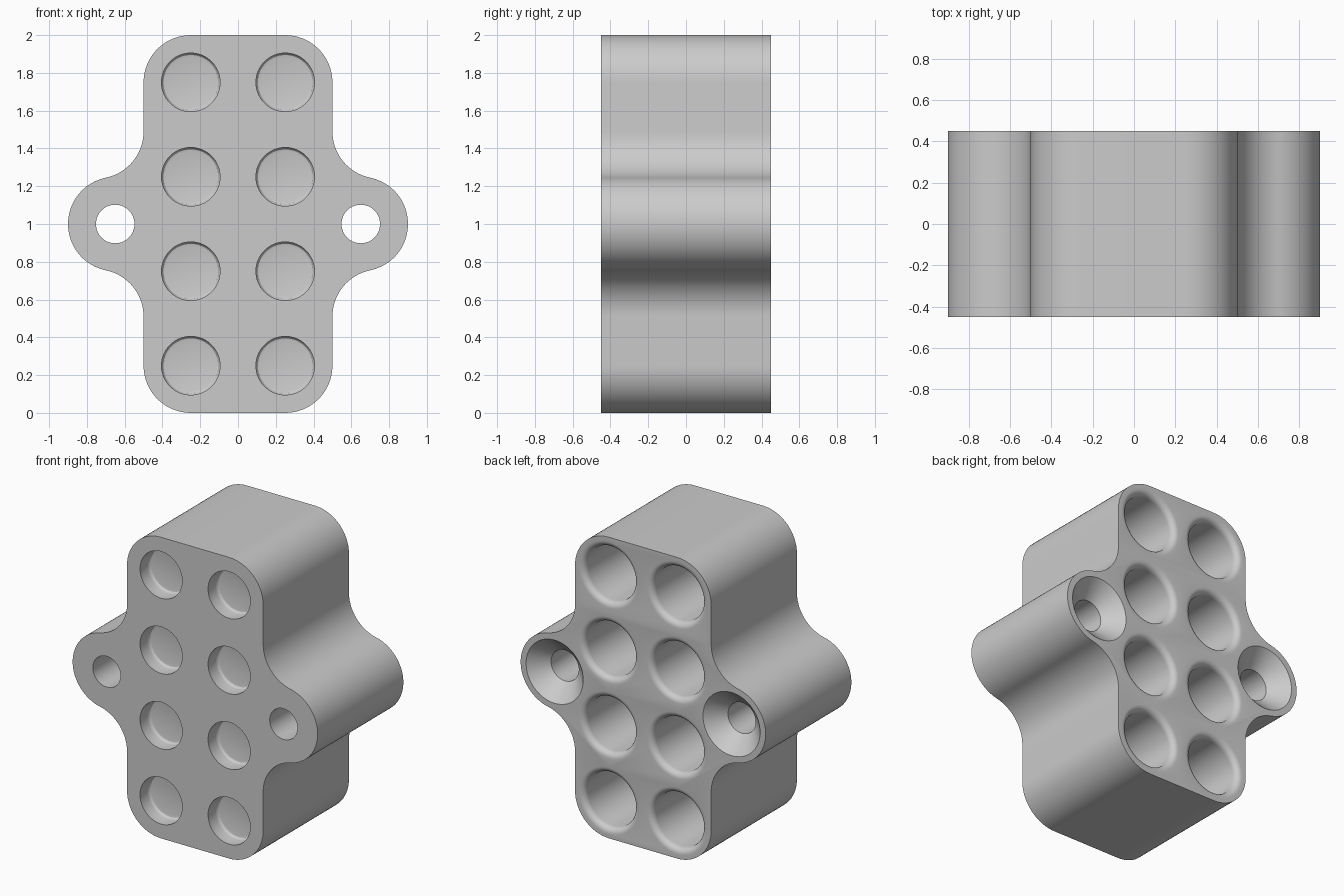
import bpy, bmesh, math

if "Cube" in bpy.data.objects:
    bpy.data.objects.remove(bpy.data.objects["Cube"])

HALF = 0.45      # half depth along y
SEG = 64


def arc(cx, cz, r, a0, a1, n):
    """Points on an arc in the xz plane, angles in degrees."""
    return [(cx + r * math.cos(math.radians(a0 + (a1 - a0) * i / n)),
             cz + r * math.sin(math.radians(a0 + (a1 - a0) * i / n)))
            for i in range(n + 1)]


def lathe(bm, cx, cz, profile):
    """Closed solid of revolution around a y-parallel axis; profile is (radius, y)."""
    rings = [[bm.verts.new((cx + r * math.cos(2 * math.pi * i / SEG), y,
                            cz + r * math.sin(2 * math.pi * i / SEG)))
              for i in range(SEG)] for r, y in profile]
    for a, b in zip(rings, rings[1:]):
        for i in range(SEG):
            j = (i + 1) % SEG
            bm.faces.new((a[i], a[j], b[j], b[i]))
    bm.faces.new(rings[0][::-1])
    bm.faces.new(rings[-1])


def make_object(name, bm):
    bmesh.ops.recalc_face_normals(bm, faces=bm.faces)
    mesh = bpy.data.meshes.new(name)
    bm.to_mesh(mesh)
    bm.free()
    obj = bpy.data.objects.new(name, mesh)
    bpy.context.collection.objects.link(obj)
    return obj


# Outline: rounded block with a filleted ear on each side
fz = math.sqrt(0.5 ** 2 - 0.1 ** 2)             # fillet centre offset from mid height
t = math.degrees(math.atan2(fz, 0.1))           # angle where ear meets fillet
upper = arc(0.65, 1, 0.25, 0, t, 20)
upper += arc(0.75, 1 + fz, 0.25, 180 + t, 180, 16)[1:]
upper += arc(0.25, 1.75, 0.25, 0, 90, 16)
lower = [(x, 2 - z) for x, z in upper[:0:-1]]
right = lower + upper
outline = right + [(-x, z) for x, z in right[::-1]]
clean = []
for p in outline:
    if not any(math.dist(p, q) < 1e-5 for q in clean):
        clean.append(p)

bm = bmesh.new()
face = bm.faces.new([bm.verts.new((x, -HALF, z)) for x, z in clean])
ext = bmesh.ops.extrude_face_region(bm, geom=[face])
bmesh.ops.translate(bm, vec=(0, 2 * HALF, 0),
                    verts=[v for v in ext["geom"] if isinstance(v, bmesh.types.BMVert)])
body = make_object("holder_block", bm)

# Hole shapes
lip = [(0.22 - 0.04 * math.cos(math.radians(a)), HALF - 0.04 + 0.04 * math.sin(math.radians(a)))
       for a in range(0, 91, 15)]
back_hole = [(0.18, -0.27)] + lip + [(0.22, HALF + 0.1)]
floor_y = -HALF + 0.10
front_pocket = [(0.155, -HALF - 0.1), (0.155, floor_y - 0.02)]
front_pocket += [(0.135 + 0.02 * math.cos(math.radians(a)),
                  floor_y - 0.02 + 0.02 * math.sin(math.radians(a))) for a in (30, 60, 90)]
screw_hole = [(0.102, -HALF - 0.1), (0.102, HALF - 0.108),
              (0.21, HALF), (0.21, HALF + 0.1)]

# Cutter holding every hole
bm = bmesh.new()
for side in (-1, 1):
    lathe(bm, side * 0.65, 1, screw_hole)
    for row in range(4):
        z = 0.25 + 0.5 * row
        lathe(bm, side * 0.25, z, back_hole)
        lathe(bm, side * 0.25, z, front_pocket)
cutter = make_object("hole_cutter", bm)
cutter.hide_render = True

mod = body.modifiers.new("holes", "BOOLEAN")
mod.operation = "DIFFERENCE"
mod.solver = "EXACT"
mod.object = cutter
bpy.context.view_layer.objects.active = body
body.select_set(True)
bpy.ops.object.modifier_apply(modifier=mod.name)
bpy.data.objects.remove(cutter, do_unlink=True)

# Colour and shading
grey = bpy.data.materials.new("light_grey")
grey.diffuse_color = (0.6, 0.6, 0.6, 1)
grey.use_nodes = True
grey.node_tree.nodes["Principled BSDF"].inputs["Base Color"].default_value = grey.diffuse_color
body.data.materials.clear()
body.data.materials.append(grey)
for p in body.data.polygons:
    p.material_index = 0
bpy.ops.object.shade_smooth_by_angle(angle=math.radians(30))
